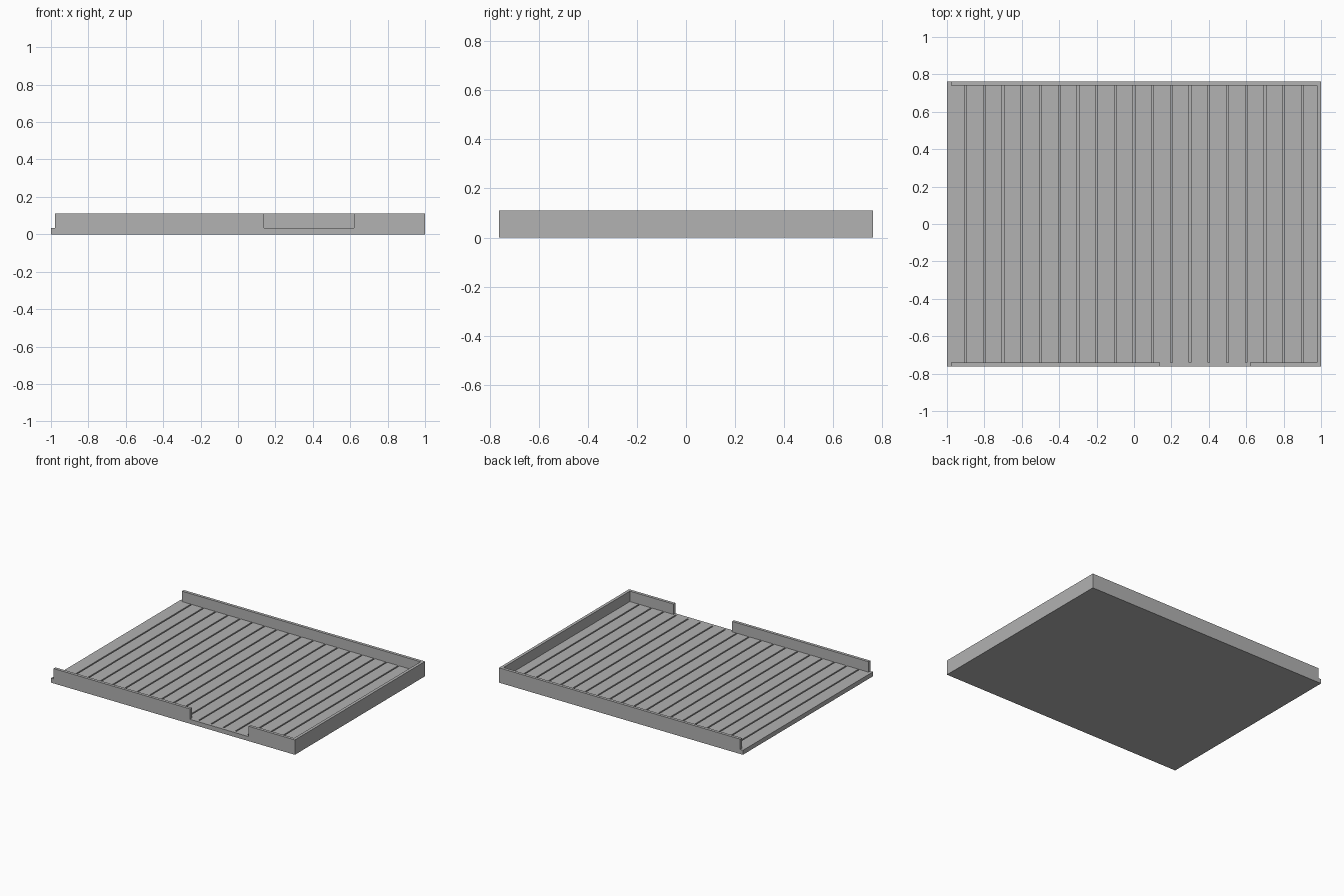
import bpy

cube = bpy.data.objects.get("Cube")
if cube:
    bpy.data.objects.remove(cube, do_unlink=True)

HALF_X, HALF_Y = 1.0, 0.762
FLOOR, TOP, WALL = 0.033, 0.11, 0.022
PITCH, GAP, DEPTH = 0.1, 0.01, 0.01

grey = bpy.data.materials.new("plain grey")
grey.use_nodes = True
colour = (0.445, 0.445, 0.445, 1)
grey.diffuse_color = colour
grey.node_tree.nodes["Principled BSDF"].inputs["Base Color"].default_value = colour


def box(name, x, y, z):
    """Box spanning the given (low, high) ranges."""
    bpy.ops.mesh.primitive_cube_add(size=1)
    ob = bpy.context.object
    ob.name = name
    ranges = (x, y, z)
    for v in ob.data.vertices:
        v.co = [r[1] if c > 0 else r[0] for c, r in zip(v.co, ranges)]
    ob.data.materials.append(grey)
    return ob


inner_y = HALF_Y - WALL
deck = FLOOR - DEPTH

# Floor slab, with rims that close the ends of the grooves
box("floor_slab", (-HALF_X, HALF_X), (-HALF_Y, HALF_Y), (0, deck))
for name, y in (("front_rim", (-HALF_Y, -inner_y)), ("back_rim", (inner_y, HALF_Y))):
    box(name, (-HALF_X, HALF_X), y, (deck, FLOOR))

# Floor boards with narrow gaps between them
count = round(2 * HALF_X / PITCH)
for i in range(count):
    left = -HALF_X + i * PITCH + (GAP / 2 if i else 0)
    right = -HALF_X + (i + 1) * PITCH - (GAP / 2 if i < count - 1 else 0)
    box(f"floor_board_{i + 1}", (left, right), (-inner_y, inner_y), (deck, FLOOR))

# Walls: the right end is open and the front has a doorway
upright = (FLOOR, TOP)
start = -HALF_X + WALL
box("back_wall", (start, HALF_X), (inner_y, HALF_Y), upright)
box("left_wall", (HALF_X - WALL, HALF_X), (-inner_y, inner_y), upright)
box("front_wall_long", (start, 0.14), (-HALF_Y, -inner_y), upright)
box("front_wall_short", (0.62, HALF_X), (-HALF_Y, -inner_y), upright)
